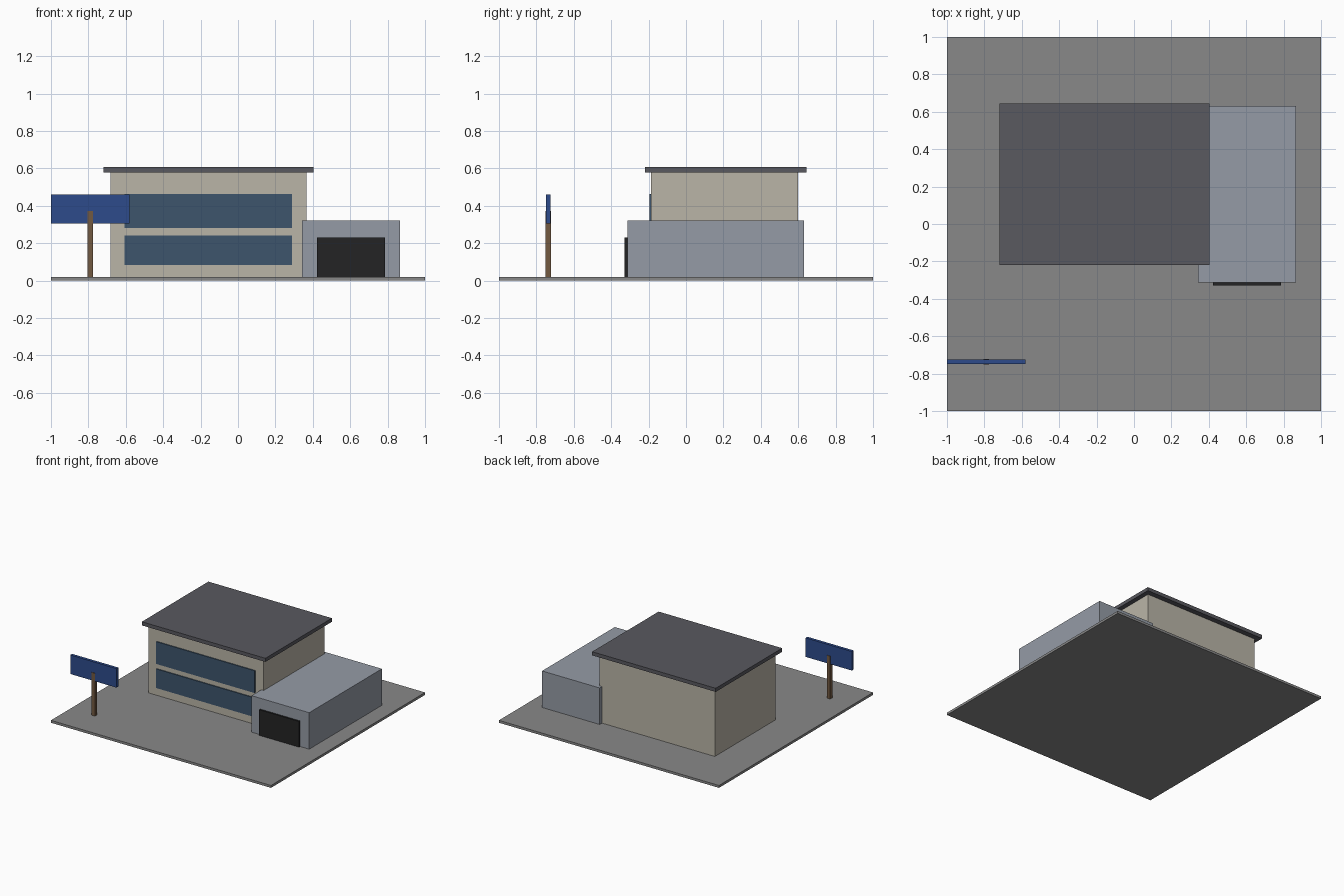
import bpy
import bmesh
from mathutils import Matrix, Vector

if "Cube" in bpy.data.objects:
    bpy.data.objects.remove(bpy.data.objects["Cube"])


def material(name, rgb):
    m = bpy.data.materials.new(name)
    m.diffuse_color = (*rgb, 1.0)
    m.use_nodes = True
    m.node_tree.nodes["Principled BSDF"].inputs["Base Color"].default_value = m.diffuse_color
    return m


def box(name, x, y, z, mat):
    """Axis-aligned box from (min, max) ranges."""
    lo, hi = Vector((x[0], y[0], z[0])), Vector((x[1], y[1], z[1]))
    bm = bmesh.new()
    bmesh.ops.create_cube(
        bm, size=1.0,
        matrix=Matrix.Translation((lo + hi) / 2) @ Matrix.Diagonal((*(hi - lo), 1.0)))
    mesh = bpy.data.meshes.new(name)
    bm.to_mesh(mesh)
    bm.free()
    mesh.materials.append(mat)
    obj = bpy.data.objects.new(name, mesh)
    bpy.context.collection.objects.link(obj)
    return obj


paving = material("paving", (0.25, 0.25, 0.25))
beige = material("beige_wall", (0.49, 0.46, 0.39))
roofing = material("roofing", (0.10, 0.10, 0.115))
glass = material("glass", (0.047, 0.09, 0.15))
cladding = material("cladding", (0.30, 0.33, 0.38))
dark = material("dark_door", (0.017, 0.017, 0.018))
wood = material("wood", (0.17, 0.10, 0.053))
blue = material("sign_blue", (0.026, 0.07, 0.26))

# Ground slab
box("ground_slab", (-1, 1), (-1, 1), (0, 0.02), paving)

# Main two-storey block with overhanging flat roof
box("main_building", (-0.682, 0.365), (-0.187, 0.6), (0.005, 0.577), beige)
box("roof", (-0.72, 0.403), (-0.22, 0.643), (0.577, 0.607), roofing)

# One long window band per storey
for name, z in (("lower_window", (0.083, 0.24)), ("upper_window", (0.281, 0.464))):
    box(name, (-0.607, 0.288), (-0.195, -0.18), z, glass)

# Side garage and its door
box("garage", (0.343, 0.867), (-0.314, 0.63), (0.005, 0.32), cladding)
box("garage_door", (0.422, 0.785), (-0.328, -0.31), (0.02, 0.231), dark)

# Roadside sign
box("sign_post", (-0.805, -0.775), (-0.752, -0.722), (0.005, 0.372), wood)
box("sign_board", (-1.0, -0.58), (-0.749, -0.725), (0.305, 0.461), blue)
